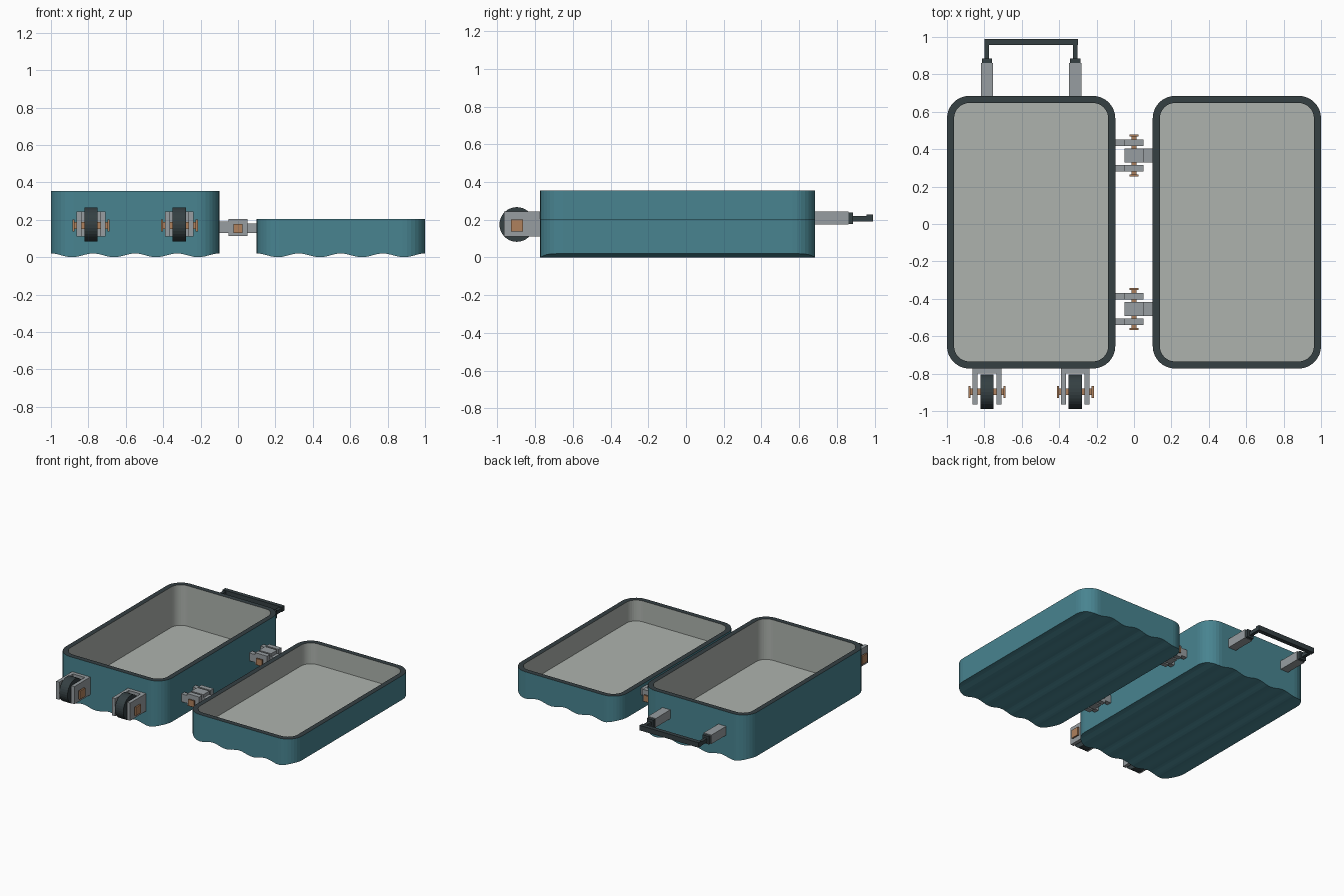
import bpy, bmesh, math
from mathutils import Matrix

if "Cube" in bpy.data.objects:
    bpy.data.objects.remove(bpy.data.objects["Cube"])

CY = -0.044           # shell centre in y
HX, HY = 0.45, 0.729  # shell half sizes
R, T = 0.12, 0.038    # corner radius, wall thickness


def material(name, rgb):
    m = bpy.data.materials.new(name)
    m.diffuse_color = (*rgb, 1)
    m.use_nodes = True
    m.node_tree.nodes["Principled BSDF"].inputs["Base Color"].default_value = m.diffuse_color
    return m


TEAL = material("teal", (0.065, 0.23, 0.28))
DARK = material("dark_rubber", (0.035, 0.05, 0.055))
LINING = material("lining", (0.42, 0.45, 0.42))
METAL = material("metal", (0.31, 0.34, 0.355))
COPPER = material("copper", (0.43, 0.22, 0.11))


def finish(name, bm, mats):
    bmesh.ops.recalc_face_normals(bm, faces=bm.faces)
    me = bpy.data.meshes.new(name)
    bm.to_mesh(me)
    bm.free()
    for m in mats:
        me.materials.append(m)
    ob = bpy.data.objects.new(name, me)
    bpy.context.collection.objects.link(ob)
    return ob


def boxes(name, mat, *ranges):
    """One object made of boxes given as (x0, x1, y0, y1, z0, z1)."""
    bm = bmesh.new()
    for x0, x1, y0, y1, z0, z1 in ranges:
        bmesh.ops.create_cube(bm, size=1, matrix=Matrix.Translation(
            ((x0 + x1) / 2, (y0 + y1) / 2, (z0 + z1) / 2))
            @ Matrix.Diagonal((x1 - x0, y1 - y0, z1 - z0, 1)))
    return finish(name, bm, [mat])


def stations(hx, hy, r):
    """(x, half depth) pairs across a rounded rectangle."""
    arc = [(-hx + r - r * math.cos(a), hy - r + r * math.sin(a))
           for a in [i * math.pi / 16 for i in range(9)]]
    n = 40
    mid = [(-hx + r + (2 * hx - 2 * r) * i / n, hy) for i in range(1, n)]
    return arc + mid + [(-x, y) for x, y in reversed(arc)]


def shell(name, cx, top):
    bm = bmesh.new()

    def ring(pts, z):
        low = [bm.verts.new((cx + x, CY - y, z(x))) for x, y in pts]
        high = [bm.verts.new((cx + x, CY + y, z(x))) for x, y in pts]
        return low + high[::-1]

    def bridge(a, b, mat):
        for i in range(len(a)):
            j = (i + 1) % len(a)
            bm.faces.new((a[i], a[j], b[j], b[i])).material_index = mat

    def cap(a, mat):
        n = len(a)
        for i in range(n // 2 - 1):
            bm.faces.new((a[i], a[i + 1], a[n - 2 - i], a[n - 1 - i])).material_index = mat

    outer, inner = stations(HX, HY, R), stations(HX - T, HY - T, R - T)
    # ribbed underside, four waves
    base = ring(outer, lambda x: 0.01 + 0.01 * math.cos(2 * math.pi * 4 * (x + HX) / (2 * HX)))
    rim_out = ring(outer, lambda x: top)
    rim_in = ring(inner, lambda x: top)
    floor = ring(inner, lambda x: 0.045)
    cap(base, 0)
    bridge(base, rim_out, 0)
    bridge(rim_out, rim_in, 1)
    bridge(rim_in, floor, 2)
    cap(floor, 2)
    finish(name, bm, [TEAL, DARK, LINING])


shell("deep_shell", -0.55, 0.355)
shell("shallow_shell", 0.55, 0.205)

Y0, Y1 = CY - HY, CY + HY
for side, x in (("left", -0.786), ("right", -0.314)):
    # wheel, fork and axle
    wy, wz = -0.897, 0.175
    bm = bmesh.new()
    bmesh.ops.create_cone(bm, cap_ends=True, segments=32, radius1=0.092, radius2=0.092, depth=0.07,
                          matrix=Matrix.Translation((x, wy, wz)) @ Matrix.Rotation(math.pi / 2, 4, 'Y'))
    finish(side + "_wheel", bm, [DARK])
    boxes(side + "_wheel_fork", METAL,
          (x - 0.077, x + 0.077, Y0 - 0.027, Y0 + 0.01, 0.11, 0.245),
          (x - 0.077, x - 0.05, Y0 - 0.192, Y0 - 0.02, 0.11, 0.245),
          (x + 0.05, x + 0.077, Y0 - 0.192, Y0 - 0.02, 0.11, 0.245))
    az = 0.17
    boxes(side + "_wheel_axle", COPPER,
          (x - 0.09, x + 0.09, wy - 0.018, wy + 0.018, az - 0.018, az + 0.018),
          (x - 0.099, x - 0.087, wy - 0.032, wy + 0.032, az - 0.032, az + 0.032),
          (x + 0.087, x + 0.099, wy - 0.032, wy + 0.032, az - 0.032, az + 0.032))
    # telescopic handle posts
    boxes(side + "_handle_sleeve", METAL, (x - 0.033, x + 0.033, Y1 - 0.01, 0.862, 0.175, 0.243))
    boxes(side + "_handle_collar", DARK, (x - 0.027, x + 0.027, 0.855, 0.884, 0.178, 0.238))
    boxes(side + "_handle_rod", DARK, (x - 0.012, x + 0.012, 0.88, 0.97, 0.192, 0.22))

boxes("handle_grip", DARK, (-0.80, -0.30, 0.958, 0.99, 0.19, 0.228))

for end, y in (("front", CY - 0.41), ("rear", CY + 0.41)):
    # outer lugs on the deep shell
    lugs = []
    for s in (-1, 1):
        a, b = sorted((y + s * 0.05, y + s * 0.086))
        lugs += [(-0.052, 0.05, a, b, 0.113, 0.205), (-0.11, -0.05, a, b, 0.13, 0.19)]
    boxes(end + "_hinge_outer_lugs", METAL, *lugs)
    # centre lug on the shallow shell
    boxes(end + "_hinge_centre_lug", METAL,
          (-0.052, 0.05, y - 0.037, y + 0.037, 0.113, 0.205),
          (0.048, 0.11, y - 0.037, y + 0.037, 0.13, 0.18))
    # hinge pin with heads
    boxes(end + "_hinge_pin", COPPER,
          (-0.014, 0.014, y - 0.105, y + 0.105, 0.14, 0.168),
          (-0.025, 0.025, y - 0.113, y - 0.102, 0.13, 0.178),
          (-0.025, 0.025, y + 0.102, y + 0.113, 0.13, 0.178))
